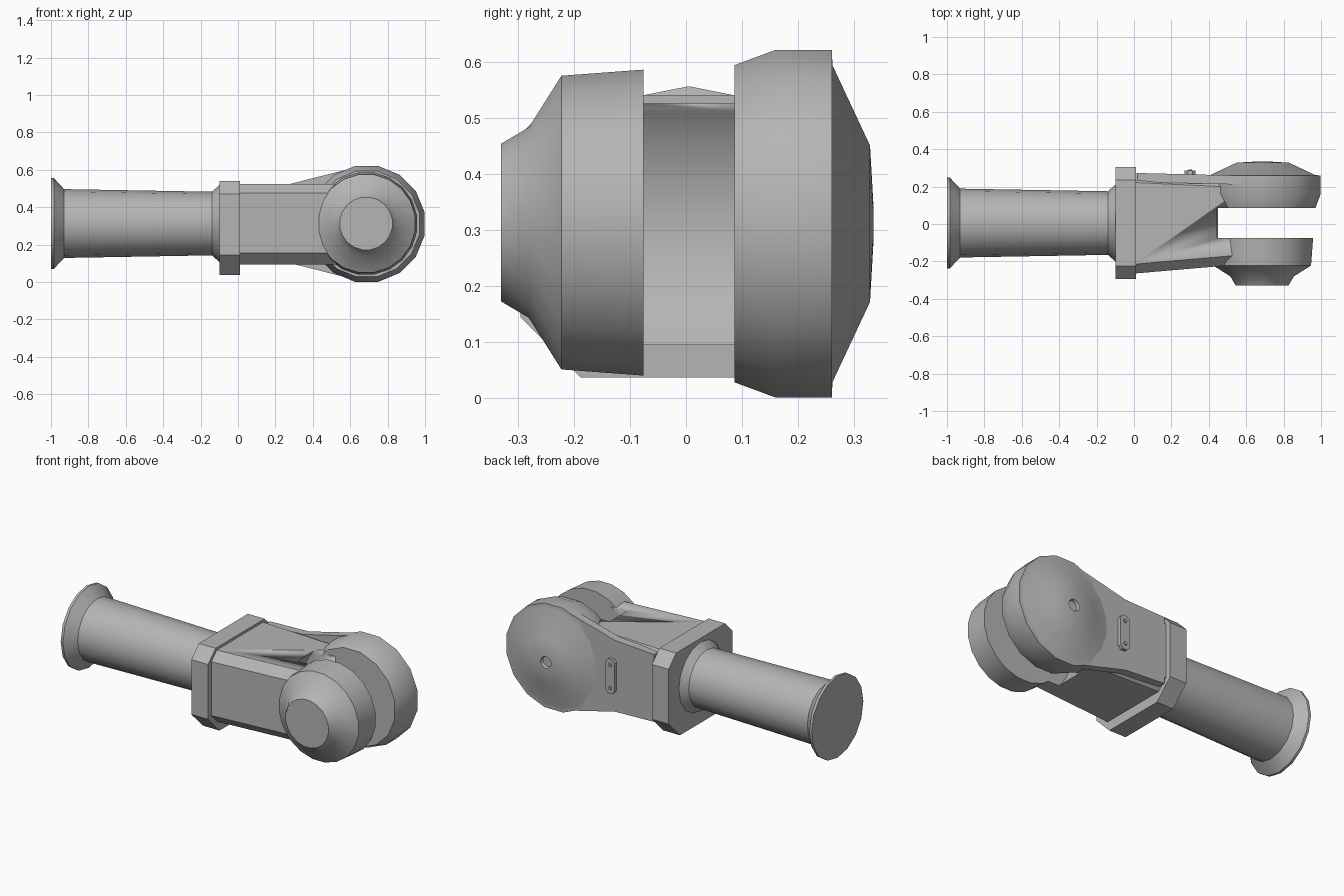
import bpy, bmesh
from math import sin, cos, tau, radians, sqrt
from mathutils import Vector

cube = bpy.data.objects.get("Cube")
if cube:
    bpy.data.objects.remove(cube, do_unlink=True)

GREY = (0.46, 0.46, 0.46, 1)
steel = bpy.data.materials.new("grey_metal")
steel.use_nodes = True
steel.diffuse_color = GREY
steel.node_tree.nodes["Principled BSDF"].inputs["Base Color"].default_value = GREY

AXIS_Z = 0.313   # height of the shaft line
PIN_X = 0.688    # centre of the fork hubs


def loft(name, rings, angle=30):
    """Skin a list of equal point rings and cap both ends."""
    bm = bmesh.new()
    vs = [[bm.verts.new(p) for p in ring] for ring in rings]
    n = len(vs[0])
    for a, b in zip(vs, vs[1:]):
        for i in range(n):
            j = (i + 1) % n
            bm.faces.new((a[i], a[j], b[j], b[i]))
    bm.faces.new(vs[0])
    bm.faces.new(vs[-1])
    bmesh.ops.recalc_face_normals(bm, faces=bm.faces)
    mesh = bpy.data.meshes.new(name)
    bm.to_mesh(mesh)
    bm.free()
    mesh.materials.append(steel)
    ob = bpy.data.objects.new(name, mesh)
    bpy.context.collection.objects.link(ob)
    smooth(ob, angle)
    return ob


def smooth(ob, angle=30):
    bpy.ops.object.select_all(action='DESELECT')
    ob.select_set(True)
    bpy.context.view_layer.objects.active = ob
    bpy.ops.object.shade_smooth_by_angle(angle=radians(angle))


def lathe(name, profile, along, centre, sides=16, turn=0.0):
    """Turn (distance, radius) pairs about the x or y direction."""
    rings = []
    for d, r in profile:
        ring = []
        for i in range(sides):
            t = tau * (i + turn) / sides
            u, w = r * sin(t), r * cos(t)
            p = (d, u, w) if along == "x" else (u, d, w)
            ring.append(Vector(p) + Vector(centre))
        rings.append(ring)
    return loft(name, rings)


def chamfered(x, front, back, low, high, cut_low, cut_high):
    """Cross-section with four cut corners at a given x."""
    return [(x, front, low + cut_low), (x, front, high - cut_high),
            (x, front + cut_high, high), (x, back - cut_high, high),
            (x, back, high - cut_high), (x, back, low + cut_low),
            (x, back - cut_low, low), (x, front + cut_low, low)]


# Shaft with flared end
lathe("shaft", [(-1, .243), (-.985, .243), (-.93, .184), (-.14, .17),
                (-.1, .205), (-.05, .205)], "x", (0, .005, AXIS_Z))

# Collar between shaft and fork
loft("collar", [chamfered(x, -.295, .306, .037, .54, .107, .07)
                for x in (-.1, .01)], 20)

# Tapering fork body
body = loft("fork_body", [chamfered(0, -.265, .272, .095, .525, .06, .05),
                          chamfered(.58, -.215, .245, .095, .525, .06, .05)], 40)

# Rounded slot cut between the fork arms
cutter = lathe("slot_cutter", [(-.076, .325), (.086, .325)], "y",
               (PIN_X, 0, AXIS_Z), 48)
cutter.hide_render = True
cut = body.modifiers.new("slot", 'BOOLEAN')
cut.operation = 'DIFFERENCE'
cut.object = cutter
bpy.context.view_layer.objects.active = body
body.select_set(True)
bpy.ops.object.modifier_apply(modifier=cut.name)
bpy.data.objects.remove(cutter, do_unlink=True)

# Hubs at the ends of the arms
lathe("front_hub", [(-.33, .142), (-.28, .172), (-.222, .265), (-.076, .276)],
      "y", (PIN_X - .003, 0, AXIS_Z), 20, .5)
lathe("back_hub", [(.086, .288), (.16, .316), (.26, .316), (.261, .288),
                   (.328, .142), (.334, .035), (.318, .03)],
      "y", (PIN_X, 0, AXIS_Z - .002), 16, .5)

# Web flaring from the body out to the back hub
web = [(.02, .2), (.28, .212), (.6, .293), (PIN_X, .29)]
outline = [(x, AXIS_Z + h) for x, h in web]
outline += [(x, AXIS_Z - h) for x, h in reversed(web)]
loft("back_web", [[(x, y - .025 * x, z) for x, z in outline]
                  for y in (.225, .273)])

# Small plate with two rivets on the back of the body
plate = [(-.03, .085), (-.014, .102), (.014, .102), (.03, .085)]
plate += [(x, -z) for x, z in reversed(plate)]
loft("rivet_plate", [[(.3 + x, y, AXIS_Z + z) for x, z in plate]
                     for y in (.255, .285)])
for side, label in ((1, "upper"), (-1, "lower")):
    lathe(label + "_rivet", [(.28, .012), (.292, .01)], "y",
          (.3, 0, AXIS_Z + side * .068), 10)
